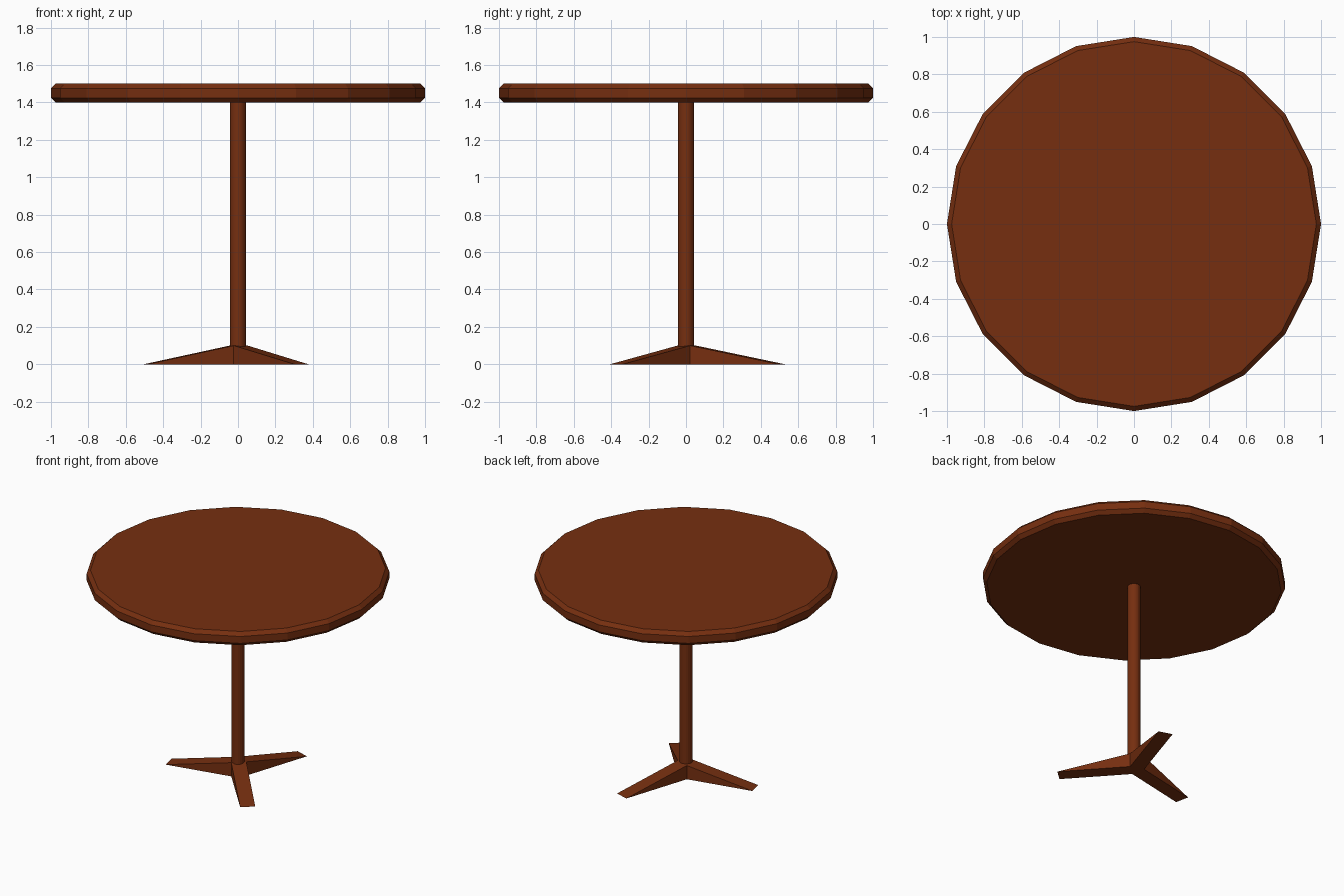
import bpy, bmesh, math

if "Cube" in bpy.data.objects:
    bpy.data.objects.remove(bpy.data.objects["Cube"])

wood = bpy.data.materials.new("dark_reddish_wood")
wood.diffuse_color = (0.18, 0.028, 0.005, 1)
wood.use_nodes = True
wood.node_tree.nodes["Principled BSDF"].inputs["Base Color"].default_value = wood.diffuse_color


def make_object(name, bm):
    bmesh.ops.recalc_face_normals(bm, faces=bm.faces)
    mesh = bpy.data.meshes.new(name)
    bm.to_mesh(mesh)
    bm.free()
    mesh.materials.append(wood)
    obj = bpy.data.objects.new(name, mesh)
    bpy.context.collection.objects.link(obj)
    return obj


def lathe(name, profile, sides):
    """Stack of polygon rings (radius, z), capped at both ends."""
    bm = bmesh.new()
    rings = [[bm.verts.new((r * math.cos(2 * math.pi * i / sides),
                            r * math.sin(2 * math.pi * i / sides), z))
              for i in range(sides)] for r, z in profile]
    for a, b in zip(rings, rings[1:]):
        for i in range(sides):
            j = (i + 1) % sides
            bm.faces.new((a[i], a[j], b[j], b[i]))
    bm.faces.new(rings[0])
    bm.faces.new(rings[-1])
    return make_object(name, bm)


# Twenty-sided top with chamfered rim
lathe("tabletop", [(0.975, 1.40), (1.0, 1.425), (1.0, 1.475), (0.975, 1.50)], 20)

# Central pole
lathe("pole", [(0.043, 0.05), (0.043, 1.41)], 20)

# Three-legged foot: wedges that meet at a small triangular hub
HALF, HEIGHT, CX, CY = 0.05, 0.10, -0.005, 0.01
legs = [(72, 0.53), (192, 0.50), (312, 0.515)]     # direction, length
bm = bmesh.new()


def polar(radius, degrees, z):
    a = math.radians(degrees)
    return bm.verts.new((CX + radius * math.cos(a), CY + radius * math.sin(a), z))


hub = HALF / math.sin(math.radians(60))
low = [polar(hub, d - 60, 0) for d, _ in legs]
high = [polar(hub, d - 60, HEIGHT) for d, _ in legs]
bm.faces.new(low)
bm.faces.new(high)
for i, (d, length) in enumerate(legs):
    j = (i + 1) % 3
    spread = math.degrees(math.atan2(HALF, length))
    reach = math.hypot(HALF, length)
    t0, t1 = polar(reach, d - spread, 0), polar(reach, d + spread, 0)
    bm.faces.new((low[i], t0, t1, low[j]))       # underside
    bm.faces.new((high[i], t0, t1, high[j]))     # sloping top
    bm.faces.new((low[i], t0, high[i]))          # sides
    bm.faces.new((low[j], t1, high[j]))
make_object("three_legged_foot", bm)
